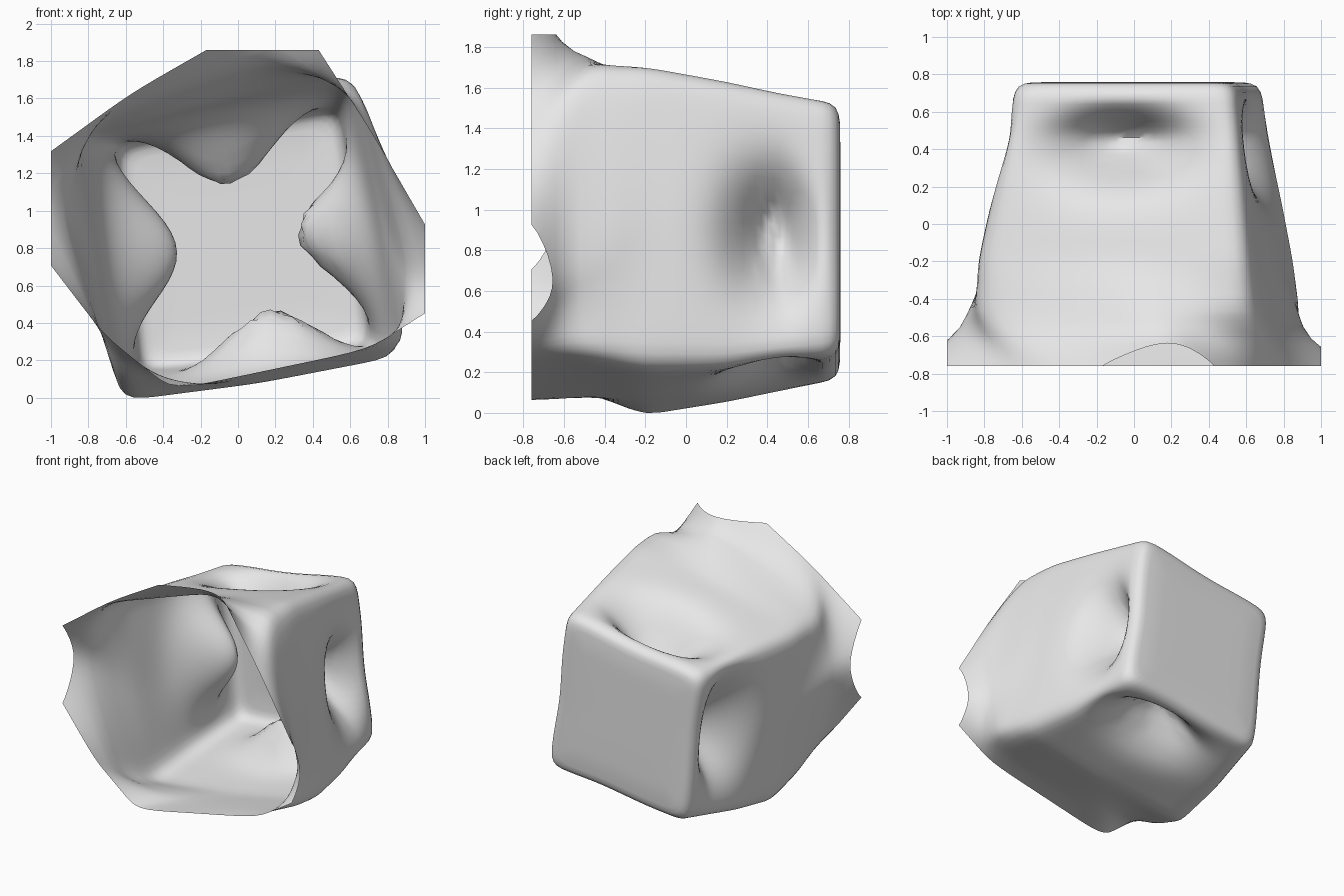
import bpy
import bmesh
import random
from math import exp
from mathutils import Vector

random.seed(4)
cube = bpy.data.objects.get("Cube")
if cube:
    bpy.data.objects.remove(cube, do_unlink=True)

SEG = 12            # samples between neighbouring control points
FRONT, BACK = -0.76, 0.67
STEPS = 48


def box(tl, tr, br, bl, bulge=0.02):
    """Eight control points of a four-cornered section: left, top-left, top ... bottom-left."""
    corners = [Vector(c) for c in (bl, tl, tr, br)]
    centre = sum(corners, Vector((0, 0))) / 4
    points = []
    for k in range(4):
        a, b = corners[k], corners[(k + 1) % 4]
        mid = (a + b) / 2
        points += [mid + (mid - centre).normalized() * bulge, b]
    return points


def free(*pts):
    return [Vector(p) for p in pts]


# Sections (x, z) from the flared mouth to the square back
sections = [
    (FRONT, free((-1.3, 1.12), (-0.57, 1.65), (0.27, 2.13), (0.72, 1.43),
                 (1.2, 0.6), (0.7, 0.28), (-0.35, 0.06), (-0.72, 0.36))),
    (-0.62, free((-1.0, 1.04), (-0.72, 1.54), (0.19, 1.86), (0.7, 1.58),
                 (0.95, 0.68), (0.82, 0.3), (-0.25, 0.07), (-0.68, 0.25))),
    (-0.48, free((-0.9, 0.95), (-0.84, 1.45), (0.1, 1.78), (0.64, 1.73),
                 (0.88, 0.75), (0.89, 0.29), (-0.1, 0.09), (-0.66, 0.12))),
    (-0.2, box((-0.85, 1.42), (0.61, 1.745), (0.87, 0.24), (-0.63, -0.01))),
    (0.2, box((-0.76, 1.4), (0.58, 1.67), (0.79, 0.24), (-0.6, 0.06))),
    (BACK, box((-0.66, 1.37), (0.54, 1.57), (0.7, 0.3), (-0.52, 0.16))),
]

# Pushed-in pockets: ring position, inward direction, depth, half width, roughness
pockets = [
    (0.1, Vector((1, 0)), 0.33, 0.37, 0.0),
    (2, Vector((0.1, -1)), 0.35, 0.33, 0.01),
    (4.08, Vector((-1, 0)), 0.35, 0.28, 0.02),
    (5.85, Vector((-0.1, 1)), 0.29, 0.33, 0.02),
]


def control_at(y):
    for (y0, a), (y1, b) in zip(sections, sections[1:]):
        if y <= y1:
            t = (y - y0) / (y1 - y0)
            return [p.lerp(q, t) for p, q in zip(a, b)]
    return sections[-1][1]


def ring_at(y):
    # blend neighbouring sections so the walls carry no creases
    h = max(0, min(0.07, y - FRONT, BACK - y))
    ctrl = [(p + 2 * q + r) / 4
            for p, q, r in zip(control_at(y - h), control_at(y), control_at(y + h))]
    ring = []
    for k, p in enumerate(ctrl):
        ring += [p.lerp(ctrl[(k + 1) % 8], s / SEG) for s in range(SEG)]
    n = len(ring)
    # soften the corners
    for _ in range(4):
        ring = [(ring[i - 1] + 2 * ring[i] + ring[(i + 1) % n]) / 4 for i in range(n)]
    # press in the pockets, steeper towards the back
    for pos, inward, depth, width, rough in pockets:
        spread = 0.22 if y < 0.45 else 0.14
        along = exp(-((y - 0.45) / spread) ** 2)
        for i in range(n):
            d = (i - pos * SEG + n // 2) % n - n // 2
            if abs(d) <= SEG:
                w = along * exp(-(d / SEG * 0.65 / width) ** 2)
                w *= 1 - (abs(d) / SEG) ** 4
                ring[i] = ring[i] + inward * (depth * w + random.uniform(-rough, rough) * w ** 2)
    return ring


bm = bmesh.new()


def add_ring(points, y):
    return [bm.verts.new((p.x, y, p.y)) for p in points]


# Walls
rows = []
for s in range(STEPS + 1):
    y = FRONT + (BACK - FRONT) * s / STEPS
    last = ring_at(y)
    rows.append(add_ring(last, y))

# Rounded rim and flat back panel
centre = sum(last, Vector((0, 0))) / len(last)
for scale, y in ((0.985, 0.705), (0.955, 0.735), (0.91, 0.75), (0.85, 0.757), (0.6, 0.76), (0.3, 0.76)):
    rows.append(add_ring([centre.lerp(p, scale) for p in last], y))

for a, b in zip(rows, rows[1:]):
    for i in range(len(a)):
        j = (i + 1) % len(a)
        bm.faces.new((a[i], a[j], b[j], b[i]))
hub = bm.verts.new((centre.x, 0.76, centre.y))
end = rows[-1]
for i in range(len(end)):
    bm.faces.new((end[i], end[(i + 1) % len(end)], hub))

# Stand on the ground, then trim the flared mouth flat on three sides
low = min(v.co.z for v in bm.verts)
bmesh.ops.translate(bm, verts=bm.verts, vec=(0, 0, -low))
for co, no in (((1, 0, 0), (1, 0, 0)), ((-1, 0, 0), (-1, 0, 0)), ((0, 0, 1.86), (0, 0, 1))):
    bmesh.ops.bisect_plane(bm, geom=bm.verts[:] + bm.edges[:] + bm.faces[:],
                           plane_co=co, plane_no=no, clear_outer=True)

mesh = bpy.data.meshes.new("dented_shell")
bm.to_mesh(mesh)
bm.free()
shell = bpy.data.objects.new("dented_shell", mesh)
bpy.context.collection.objects.link(shell)

# Plain grey material
grey = bpy.data.materials.new("light_grey")
grey.use_nodes = True
colour = (0.8, 0.8, 0.8, 1)
grey.diffuse_color = colour
for node in grey.node_tree.nodes:
    if node.type == 'BSDF_PRINCIPLED':
        node.inputs["Base Color"].default_value = colour
mesh.materials.append(grey)

bpy.ops.object.select_all(action='DESELECT')
shell.select_set(True)
bpy.context.view_layer.objects.active = shell
bpy.ops.object.shade_smooth_by_angle(angle=0.9)
